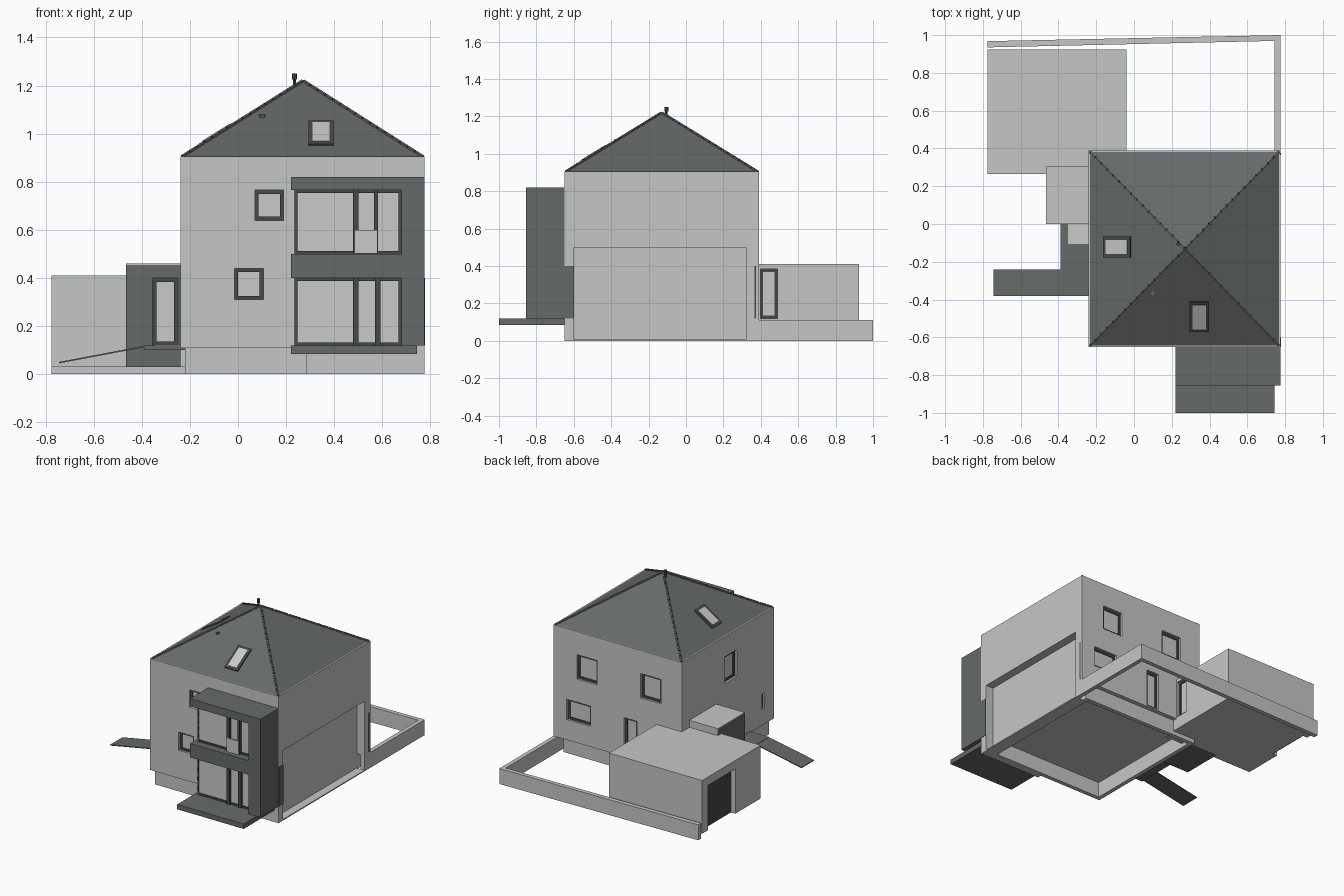
import bpy
import bmesh
from mathutils import Vector, Matrix

if "Cube" in bpy.data.objects:
    bpy.data.objects.remove(bpy.data.objects["Cube"])


def material(name, colour):
    m = bpy.data.materials.new(name)
    m.use_nodes = True
    m.diffuse_color = (*colour, 1)
    m.node_tree.nodes["Principled BSDF"].inputs["Base Color"].default_value = (*colour, 1)
    return m


WALL = material("pale wall", (0.56, 0.57, 0.565))
GLASS = material("pale glass", (0.58, 0.59, 0.585))
DARK = material("slate grey", (0.13, 0.145, 0.14))
FRAME = material("dark frame", (0.06, 0.068, 0.066))


def finish(name, bm, mat):
    bmesh.ops.recalc_face_normals(bm, faces=bm.faces)
    mesh = bpy.data.meshes.new(name)
    bm.to_mesh(mesh)
    bm.free()
    mesh.materials.append(mat)
    ob = bpy.data.objects.new(name, mesh)
    bpy.context.collection.objects.link(ob)
    return ob


def prism(name, points, direction, mat):
    """Extrude a flat outline along a direction."""
    bm = bmesh.new()
    face = bm.faces.new([bm.verts.new(p) for p in points])
    ext = bmesh.ops.extrude_face_region(bm, geom=[face])
    moved = [v for v in ext["geom"] if isinstance(v, bmesh.types.BMVert)]
    bmesh.ops.translate(bm, verts=moved, vec=direction)
    return finish(name, bm, mat)


def box(name, p, q, mat):
    (x, y, z), (u, v, w) = [[f(a, b) for a, b in zip(p, q)] for f in (min, max)]
    return prism(name, [(x, y, z), (u, y, z), (u, v, z), (x, v, z)], (0, 0, w - z), mat)


def cylinder(name, a, b, radius, mat, sides=8):
    a, b = Vector(a), Vector(b)
    bm = bmesh.new()
    spin = (b - a).to_track_quat("Z", "Y").to_matrix().to_4x4()
    bmesh.ops.create_cone(bm, cap_ends=True, segments=sides, radius1=radius, radius2=radius,
                          depth=(b - a).length, matrix=Matrix.Translation((a + b) / 2) @ spin)
    return finish(name, bm, mat)


def cut(target, p, q):
    cutter = box("cutter", p, q, WALL)
    mod = target.modifiers.new("opening", "BOOLEAN")
    mod.operation, mod.solver, mod.object = "DIFFERENCE", "EXACT", cutter
    bpy.context.view_layer.objects.active = target
    bpy.ops.object.modifier_apply(modifier=mod.name)
    bpy.data.objects.remove(cutter)


def framed(name, place, a, b, low, high, rim=0.016, depth=0.012):
    """Glass pane with four frame bars; place(along, outward, z) gives a point."""
    box(name + "_glass", place(a, -depth, low), place(b, -depth + 0.005, high), GLASS)
    for i, (s, e, l, h) in enumerate([(a, a + rim, low, high), (b - rim, b, low, high),
                                      (a + rim, b - rim, low, low + rim),
                                      (a + rim, b - rim, high - rim, high)]):
        box(f"{name}_frame_{i}", place(s, -depth, l), place(e, 0, h), FRAME)


def plane(axis, at, sign):
    if axis == "y":
        return lambda a, d, z: (a, at + sign * d, z)
    return lambda a, d, z: (at + sign * d, a, z)


def window(name, target, axis, at, sign, a, b, low, high, rim=0.016):
    cut(target, plane(axis, at, sign)(a, -0.03, low), plane(axis, at, sign)(b, 0.02, high))
    framed(name, plane(axis, at - sign * 0.015, sign), a, b, low, high, rim)


# House body with a recessed lower side wall
L, R, F, B, EAVE = -0.24, 0.775, -0.65, 0.39, 0.905
house = box("house_walls", (L, F, 0.11), (R, B, EAVE), WALL)
cut(house, (0.715, -0.6, 0), (0.9, 0.32, 0.5))
front, back, side = ("y", F, -1), ("y", B, 1), ("x", L, -1)
for name, face, spans in [
        ("front_upper_window", front, (0.07, 0.19, 0.64, 0.765)),
        ("front_lower_window", front, (-0.015, 0.105, 0.31, 0.44)),
        ("back_upper_window_a", back, (0.43, 0.59, 0.565, 0.74)),
        ("back_upper_window_b", back, (-0.075, 0.085, 0.565, 0.74)),
        ("back_lower_window", back, (0.48, 0.67, 0.255, 0.4)),
        ("back_door", back, (0.115, 0.215, 0.12, 0.39)),
        ("side_window", side, (-0.23, -0.095, 0.57, 0.76)),
        ("side_slit_window", side, (-0.545, -0.515, 0.22, 0.33))]:
    window(name, house, *face, *spans, rim=0.008 if "slit" in name else 0.016)

# Hollow plinth, ledge and corner blocks
for name, p, q in [
        ("plinth_front", (-0.22, -0.62, 0), (0.715, -0.59, 0.11)),
        ("plinth_back", (-0.22, 0.33, 0), (0.715, 0.36, 0.11)),
        ("plinth_left", (-0.22, -0.59, 0), (-0.19, 0.33, 0.11)),
        ("plinth_right", (0.685, -0.59, 0), (0.715, 0.33, 0.11)),
        ("plinth_front_step", (0.285, F, 0), (R, -0.62, 0.11)),
        ("plinth_corner", (0.715, -0.62, 0), (R, -0.6, 0.11)),
        ("side_ledge", (0.715, -0.6, 0), (R, 0.32, 0.008)),
        ("yard_side_wall", (0.745, 0.32, 0), (R, 0.985, 0.11))]:
    box(name, p, q, WALL)
prism("yard_back_wall", [(-0.775, 0.935, 0), (R, 0.97, 0), (R, 1, 0), (-0.775, 0.968, 0)],
      (0, 0, 0.11), WALL)
box("corner_panel_front", (R, F, 0.12), (R + 0.003, -0.6, 0.4), DARK)
box("corner_strip_back", (R, 0.365, 0.12), (R + 0.003, 0.375, 0.4), FRAME)

# Hipped roof with segmented hip caps
apex = Vector((0.27, -0.13, 1.22))
corners = [Vector((x, y, EAVE)) for x, y in
           ((L + 0.008, F + 0.008), (R - 0.008, F + 0.008), (R - 0.008, B - 0.008), (L + 0.008, B - 0.008))]
bm = bmesh.new()
ring, top = [bm.verts.new(c) for c in corners], bm.verts.new(apex)
bm.faces.new(ring)
for i in range(4):
    bm.faces.new((ring[i], ring[(i + 1) % 4], top))
finish("roof", bm, DARK)
for i, c in enumerate(corners):
    for k in range(16):
        cylinder(f"hip_cap_{i}_{k}", c.lerp(apex, k / 16), c.lerp(apex, (k + 0.88) / 16),
                 0.008, DARK, 6)


def skylight(name, a, b, centre, width, length):
    """Framed pane lying on the slope above eave corners a and b."""
    across = (b - a).normalized()
    normal = across.cross(apex - a).normalized()
    up = normal.cross(across)
    centre = Vector(centre)
    centre -= normal * (centre - a).dot(normal)
    turn = Matrix((across, up, normal)).transposed().to_4x4()
    for part, grow, lift, mat in (("frame", 0.012, 0.008, FRAME), ("glass", -0.005, 0.011, GLASS)):
        w, l = width / 2 + grow, length / 2 + grow
        ob = box(f"{name}_{part}", (-w, -l, -0.005), (w, l, lift), mat)
        ob.matrix_world = Matrix.Translation(centre) @ turn


skylight("front_skylight", corners[0], corners[1], (0.345, -0.49, 1), 0.08, 0.16)
skylight("side_skylight", corners[3], corners[0], (-0.09, -0.122, 1), 0.085, 0.145)
cylinder("flue_pipe", (0.235, -0.105, 1.17), (0.235, -0.105, 1.235), 0.007, FRAME)
cylinder("flue_cap", (0.235, -0.105, 1.225), (0.235, -0.105, 1.25), 0.011, FRAME)
cylinder("roof_vent", (0.1, -0.37, 1.04), (0.1, -0.37, 1.08), 0.013, DARK)

# Two-storey glazed bay
for name, p, q in [
        ("bay_roof", (0.22, -0.855, 0.765), (R, F, 0.82)),
        ("bay_middle_band", (0.22, -0.855, 0.4), (0.68, F, 0.5)),
        ("bay_side_wall", (0.68, -0.855, 0.12), (R, F, 0.765)),
        ("terrace_slab", (0.22, -1, 0.085), (0.745, -0.63, 0.12))]:
    box(name, p, q, DARK)
for storey, low, high, bars in [("lower", 0.12, 0.4, ((0.478, 0.5), (0.57, 0.592))),
                                ("upper", 0.5, 0.765, ((0.478, 0.5), (0.565, 0.582)))]:
    framed(f"bay_{storey}_front", plane("y", -0.8, -1), 0.235, 0.68, low, high, 0.012)
    framed(f"bay_{storey}_side", plane("x", 0.235, -1), -0.8, F, low, high, 0.012)
    for i, (a, b) in enumerate(bars):
        box(f"bay_{storey}_mullion_{i}", (a, -0.812, low), (b, -0.79, high), FRAME)
box("balcony_panel", (0.485, -0.825, 0.502), (0.58, -0.817, 0.6), GLASS)

# Garage with recessed door and a yard door
garage = box("garage", (-0.775, 0.265, 0.03), (-0.04, 0.925, 0.41), WALL)
cut(garage, (-0.8, 0.55, 0), (-0.735, 0.86, 0.35))
box("garage_door", (-0.74, 0.55, 0.03), (-0.734, 0.86, 0.35), FRAME)
window("yard_door", garage, "x", -0.04, 1, 0.397, 0.49, 0.12, 0.385)

# Entrance porch, landing and ramp
porch = box("porch", (-0.465, 0, 0.03), (L, 0.3, 0.455), DARK)
box("porch_roof", (-0.465, 0, 0.455), (L, 0.3, 0.46), WALL)
box("porch_back", (-0.465, 0.3, 0.03), (L, 0.304, 0.46), WALL)
window("front_door", porch, "y", 0, -1, -0.355, -0.25, 0.12, 0.4)
box("landing", (-0.39, -0.38, 0.1), (-0.22, 0, 0.12), DARK)
box("doormat", (-0.35, -0.105, 0.12), (L, 0, 0.124), GLASS)
prism("ramp", [(-0.745, -0.38, 0.045), (-0.39, -0.38, 0.112), (-0.39, -0.38, 0.118),
               (-0.745, -0.38, 0.051)], (0, 0.14, 0), DARK)
